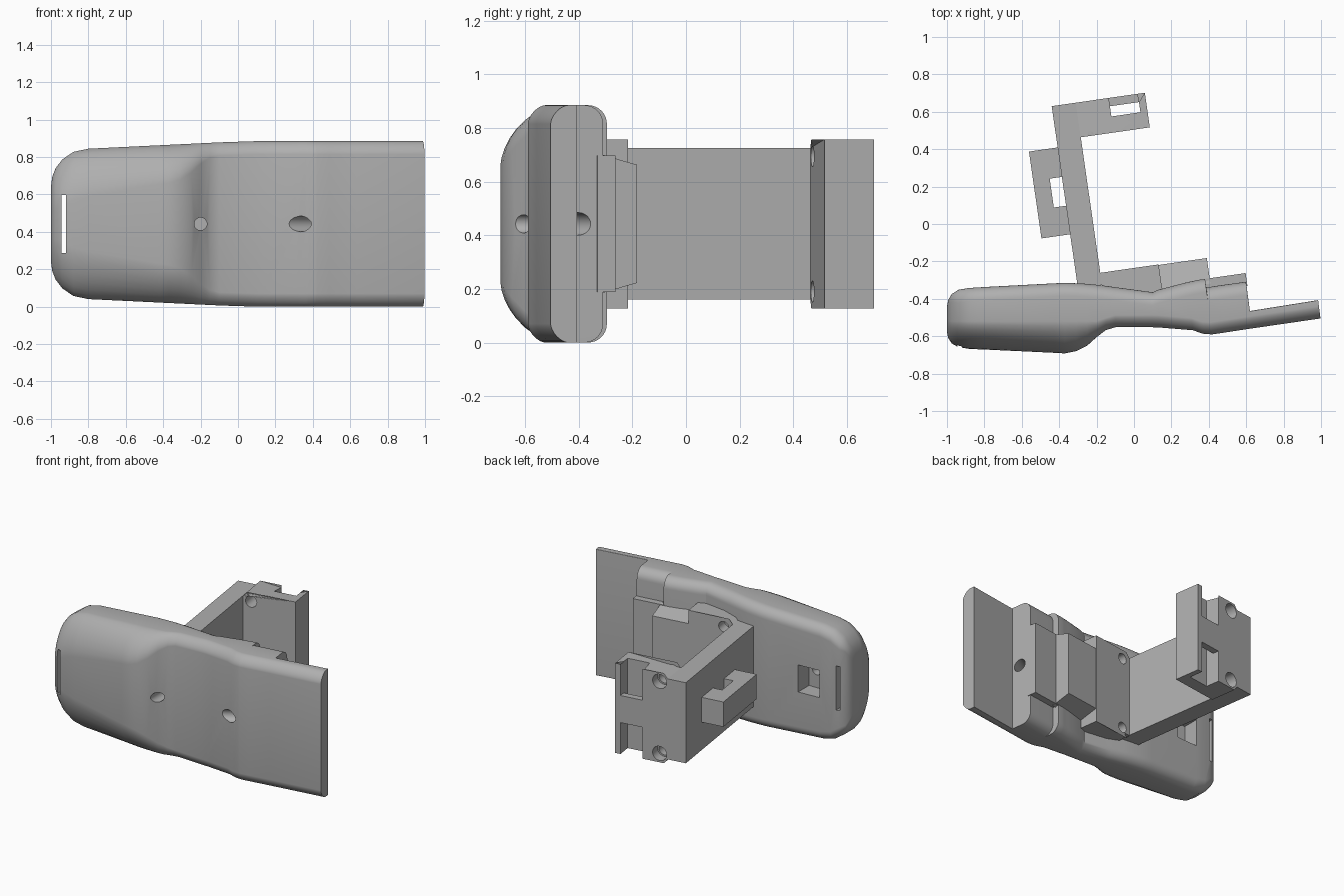
import bpy, bmesh, math
from mathutils import Vector

cube = bpy.data.objects.get("Cube")
if cube:
    bpy.data.objects.remove(cube, do_unlink=True)

MID = 0.4425                      # height of the mirror plane
TILT = math.radians(8.2)          # the mount is turned by this angle
ORIGIN = Vector((-0.44, 0.63))    # outer corner of the arm

grey = bpy.data.materials.new("plain grey")
grey.use_nodes = True
grey.diffuse_color = (0.43, 0.43, 0.43, 1)
grey.node_tree.nodes["Principled BSDF"].inputs["Base Color"].default_value = grey.diffuse_color


def finish(name, bm):
    bmesh.ops.recalc_face_normals(bm, faces=bm.faces)
    mesh = bpy.data.meshes.new(name)
    bm.to_mesh(mesh)
    bm.free()
    mesh.materials.append(grey)
    ob = bpy.data.objects.new(name, mesh)
    bpy.context.collection.objects.link(ob)
    return ob


def place(u, v):
    """Mount coordinates to plan coordinates."""
    c, s = math.cos(TILT), math.sin(TILT)
    return ORIGIN + Vector((u * c - v * s, u * s + v * c))


def loft(name, rings):
    bm = bmesh.new()
    loops = [[bm.verts.new(p) for p in ring] for ring in rings]
    n = len(loops[0])
    for a, b in zip(loops, loops[1:]):
        for i in range(n):
            j = (i + 1) % n
            bm.faces.new((a[i], a[j], b[j], b[i]))
    bm.faces.new(loops[0])
    bm.faces.new(loops[-1])
    return finish(name, bm)


def prism(name, pts, half, mid=MID):
    """Plan outline in mount coordinates, half height per point or shared."""
    halves = half if isinstance(half, list) else [half] * len(pts)
    plan = [place(*p) for p in pts]
    return loft(name, [[(p.x, p.y, mid + s * h) for p, h in zip(plan, halves)] for s in (-1, 1)])


def box(name, u0, u1, v0, v1, half, mid=MID):
    return prism(name, [(u0, v0), (u1, v0), (u1, v1), (u0, v1)], half, mid)


def rod(p, q, radius, z=MID):
    """Round cutter between two plan points."""
    a, b = Vector((p[0], p[1], z)), Vector((q[0], q[1], z))
    side = (b - a).cross(Vector((0, 0, 1))).normalized() * radius
    turn = [math.tau * i / 24 for i in range(24)]
    return loft("cutter", [[c + side * math.cos(t) + Vector((0, 0, radius * math.sin(t)))
                            for t in turn] for c in (a, b)])


def cut(ob, cutters):
    for c in cutters:
        c.hide_render = True
        mod = ob.modifiers.new("cut", "BOOLEAN")
        mod.operation, mod.solver, mod.object = "DIFFERENCE", "EXACT", c
        bpy.context.view_layer.objects.active = ob
        bpy.ops.object.modifier_apply(modifier=mod.name)
        bpy.data.objects.remove(c, do_unlink=True)


# Shell: lofted cross-sections (x, front y, back y, width of front rounding)
STATIONS = [
    (-1.0, -0.58, -0.44, 0.12), (-0.993, -0.61, -0.405, 0.17), (-0.975, -0.638, -0.375, 0.22),
    (-0.94, -0.658, -0.352, 0.25), (-0.88, -0.668, -0.342, 0.26), (-0.8, -0.671, -0.337, 0.255),
    (-0.42, -0.689, -0.317, 0.21), (-0.37, -0.692, -0.315, 0.205), (-0.31, -0.68, -0.317, 0.19),
    (-0.25, -0.65, -0.32, 0.155), (-0.2, -0.605, -0.325, 0.11), (-0.15, -0.567, -0.331, 0.08),
    (-0.1, -0.552, -0.338, 0.07), (0.1, -0.552, -0.365, 0.07), (0.13, -0.553, -0.352, 0.07),
    (0.3, -0.568, -0.312, 0.07), (0.345, -0.585, -0.303, 0.07), (0.36, -0.588, -0.299, 0.07),
    (0.4, -0.59, -0.295, 0.07), (0.401, -0.59, -0.34, 0.07), (0.47, -0.58, -0.329, 0.07),
    (0.617, -0.558, -0.309, 0.07), (0.618, -0.558, -0.465, 0.07), (0.99, -0.505, -0.407, 0.07),
]


def section(x, front, back, width):
    if x < -0.8:
        half = 0.2 + 0.202 * math.sqrt(max(0, 1 - ((x + 0.8) / 0.2) ** 2))
    else:
        half = min(MID, 0.402 + 0.0485 * (x + 0.8))
    depth = max(0.065, -0.52 - front) if x < 0 else 0.065
    back_r = 0.004 if x > 0.6175 else 0.04 if x < -0.97 else 0.07
    lean = 0.13 * min(1, max(0, (x - 0.1) / 0.2))
    steps = [math.pi / 2 * i / 8 for i in range(9)]
    prof = [(back - back_r * (1 - math.cos(t)), half - back_r * (1 - math.sin(t))) for t in steps]
    prof += [(front + depth * (1 - math.sin(t) ** 1.2), half - width * (1 - math.cos(t) ** 1.2))
             for t in steps]
    ring = prof + [(y, -z) for y, z in reversed(prof)]
    return [(x - lean * (y + 0.45), y, MID + z) for y, z in ring]


def plan_box(x0, x1, y0, y1, half):
    return loft("cutter", [[(x0, y0, z), (x1, y0, z), (x1, y1, z), (x0, y1, z)]
                           for z in (MID - half, MID + half)])


shell = loft("shell", [section(*s) for s in STATIONS])
cut(shell, [
    plan_box(-0.945, -0.92, -0.9, -0.2, 0.155),       # strap slot
    plan_box(-0.8, -0.64, -0.45, -0.2, 0.095),        # square pocket
    rod((-0.7, -0.52), (-0.7, -0.4), 0.035, MID + 0.03),
    rod((-0.2, -0.75), (-0.2, -0.45), 0.034),         # front hole
    rod((0.68, -0.358), (0.24, -0.635), 0.042),       # slanted cord hole
])

# Arm standing off the shell
arm = box("arm", 0, 0.13, -0.985, 0, 0.2825)

# Side loop on the arm
loop = prism("side_loop", [(-0.155, -0.223), (0, -0.223), (0, -0.382), (-0.066, -0.382),
                           (-0.066, -0.538), (0, -0.538), (0, -0.692), (-0.155, -0.692)], 0.087)


# Blocks at both ends of the arm, with a small chamfer where they meet it
def arm_block(name, u1, v0, v1):
    return prism(name, [(0.13, v0), (0.157, v0), (u1, v0), (u1, v1), (0.157, v1), (0.13, v1)],
                 [0.2825, 0.315, 0.315, 0.315, 0.315, 0.2825])


def screw_holes(u, v0, v1, radius):
    return [rod(place(u, v0), place(u, v1), radius, MID + s * 0.2525) for s in (-1, 1)]


end_block = arm_block("end_block", 0.503, -0.187, 0)
cut(end_block,
    [box("cutter", 0.308, 0.465, -0.1, -0.045, 0.5)]
    + [box("cutter", 0.308, 0.465, -0.1, 0.1, 0.11, MID + s * 0.205) for s in (-1, 1)]
    + screw_holes(0.187, -0.3, 0.1, 0.04) + screw_holes(0.187, -0.07, 0.1, 0.05))

base_block = arm_block("base_block", 0.445, -1.06, -0.919)
cut(base_block, screw_holes(0.195, -1.0, -0.8, 0.036))

# Tapered block and low ledge behind the base
taper_block = prism("taper_block", [(0.44, -1.06), (0.705, -1.06), (0.705, -0.922), (0.44, -0.922)],
                    [0.26, 0.26, 0.22, 0.22])
ledge = box("ledge", 0.67, 0.899, -1.1, -1.031, 0.255)
cut(ledge, [rod((0.68, -0.358), (0.24, -0.635), 0.042)])

# Smooth the rounded parts, keeping edges sharp
for ob in (shell, end_block, base_block):
    bpy.ops.object.select_all(action="DESELECT")
    ob.select_set(True)
    bpy.context.view_layer.objects.active = ob
    bpy.ops.object.shade_smooth_by_angle(angle=math.radians(30))
